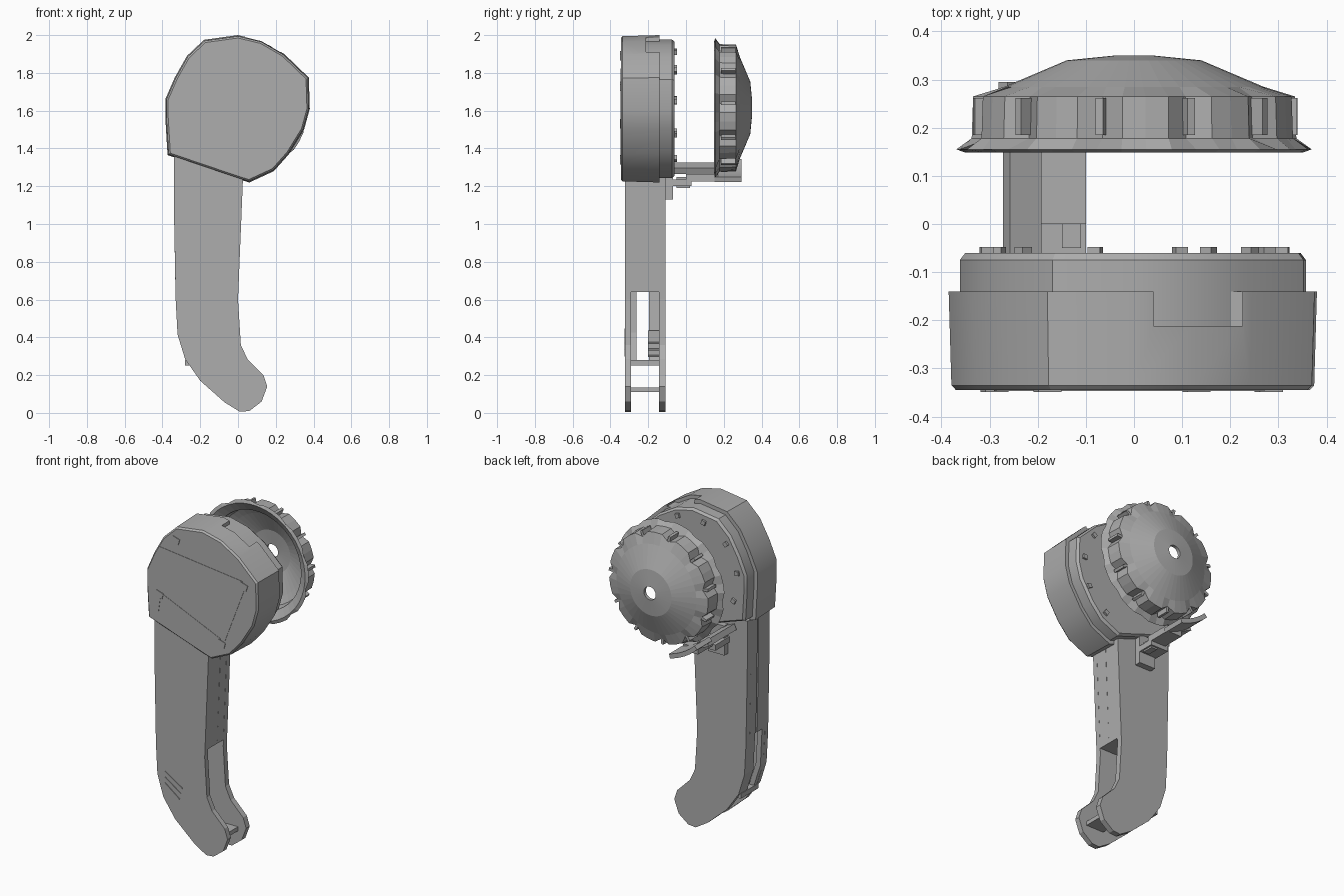
import bpy, bmesh, math
from mathutils import Vector, Matrix

default_cube = bpy.data.objects.get("Cube")
if default_cube:
    bpy.data.objects.remove(default_cube, do_unlink=True)

GREY = (0.42, 0.42, 0.42, 1)
grey = bpy.data.materials.new("plain grey")
grey.use_nodes = True
grey.diffuse_color = GREY
grey.node_tree.nodes["Principled BSDF"].inputs["Base Color"].default_value = GREY

KNOB_Z = 1.615


def finish(name, bm, smooth_angle=None):
    """Turn a bmesh into a named grey object."""
    bmesh.ops.recalc_face_normals(bm, faces=bm.faces)
    mesh = bpy.data.meshes.new(name)
    bm.to_mesh(mesh)
    bm.free()
    mesh.materials.append(grey)
    obj = bpy.data.objects.new(name, mesh)
    bpy.context.collection.objects.link(obj)
    bpy.ops.object.select_all(action="DESELECT")
    bpy.context.view_layer.objects.active = obj
    obj.select_set(True)
    if smooth_angle:
        bpy.ops.object.shade_smooth_by_angle(angle=math.radians(smooth_angle))
    return obj


def loft(name, rings, closed=False, smooth_angle=None):
    """Bridge equal rings of points; cap the ends unless the loft is closed."""
    bm = bmesh.new()
    loops = [[bm.verts.new(p) for p in ring] for ring in rings]
    count = len(loops[0])
    pairs = list(zip(loops, loops[1:]))
    if closed:
        pairs.append((loops[-1], loops[0]))
    else:
        bm.faces.new(loops[0])
        bm.faces.new(loops[-1])
    for a, b in pairs:
        for i in range(count):
            j = (i + 1) % count
            bm.faces.new((a[i], a[j], b[j], b[i]))
    return finish(name, bm, smooth_angle)


def slab(name, outline, levels, smooth_angle=None):
    """Extrude an x-z outline along y; levels are (y, scale about the head)."""
    rings = [[(x * s, y, KNOB_Z + (z - KNOB_Z) * s) for x, z in outline] for y, s in levels]
    return loft(name, rings, smooth_angle=smooth_angle)


def box(name, low, high, turn=0):
    bm = bmesh.new()
    low, high = Vector(low), Vector(high)
    matrix = Matrix.Translation((low + high) / 2) @ Matrix.Rotation(turn, 4, "Y")
    bmesh.ops.create_cube(bm, size=1, matrix=matrix @ Matrix.Diagonal((*(high - low), 1)))
    return finish(name, bm)


def strip(name, start, end, y0, y1, wide, narrow):
    """Tapered thin plate running between two x-z points."""
    a, b = Vector(start), Vector(end)
    side = (b - a).orthogonal().normalized()
    outline = [a + side * wide, a - side * wide, b - side * narrow, b + side * narrow]
    return slab(name, outline, [(y0, 1), (y1, 1)])


# Head: wide front shell with a narrower rear body inside it
head = [(-.373, 1.365), (-.385, 1.565), (-.385, 1.66), (-.335, 1.775), (-.27, 1.89),
        (-.18, 1.975), (0, 2), (.125, 1.97), (.245, 1.9), (.375, 1.775), (.38, 1.61),
        (.35, 1.5), (.27, 1.37), (.19, 1.28), (.06, 1.22), (.01, 1.235)]
shell = slab("head_front_shell", head, [(-.345, .96), (-.335, .985), (-.14, 1)], 25)
slab("head_rear_body", head, [(-.3, .94), (-.075, .94), (-.06, .91)], 25)

# Notch in the top edge of the shell
cutter = box("notch_cutter", (.04, -.212, 1.9), (.225, -.1, 2.1))
cutter.hide_render = True
cut = shell.modifiers.new("notch", "BOOLEAN")
cut.operation, cut.object, cut.solver = "DIFFERENCE", cutter, "EXACT"
bpy.context.view_layer.objects.active = shell
bpy.ops.object.modifier_apply(modifier=cut.name)
bpy.data.objects.remove(cutter, do_unlink=True)

# Raised seams and screw bosses on the front of the head
bosses = [(.28, 1.73), (.13, 1.34), (-.29, 1.53), (-.18, 1.89)]
for n, (x, z) in enumerate(bosses):
    box(f"front_boss_{n}", (x - .025, -.349, z - .018), (x + .025, -.34, z + .018), .3)
seams = [((.27, 1.75), (-.29, 1.82)), ((.28, 1.72), (.15, 1.36)),
         ((.12, 1.36), (-.28, 1.54)), ((-.29, 1.53), (-.3, 1.41))]
for n, (start, end) in enumerate(seams):
    strip(f"front_seam_{n}", start, end, -.347, -.34, .009, .003)

# Small fasteners around the rear rim
for n in range(9):
    a = math.radians(-60 + n * 33)
    x, z = .31 * math.cos(a), KNOB_Z + .31 * math.sin(a)
    box(f"rear_fastener_{n}", (x - .013, -.065, z - .013), (x + .013, -.048, z + .013), -a)

# Handle: front and back plates sharing one hooked outline
outer_edge = [(-.34, 1.36), (-.34, 1.13), (-.33, .6), (-.32, .415), (-.28, .285), (-.2, .17),
              (-.07, .055), (.01, .006)]
inner_edge = [(.06, .01), (.125, .06), (.155, .14), (.135, .2), (.05, .285), (.015, .36),
              (0, .6), (.025, 1.21), (.03, 1.36)]
grip = outer_edge + inner_edge
slab("handle_front_plate", grip, [(-.322, 1), (-.29, 1)])
slab("handle_back_plate", grip, [(-.143, 1), (-.108, 1)])

# Closed upper grip: two half shells and a recessed core in the seam
upper = [(-.34, 1.36), (-.34, 1.13), (-.331, .64), (.001, .64), (.024, 1.21), (.03, 1.36)]
core = [(x * .94, z) for x, z in upper]
for name, outline, y0, y1 in (("grip_front_half", upper, -.29, -.215),
                              ("grip_back_half", upper, -.203, -.143),
                              ("grip_core", core, -.22, -.2)):
    slab(name, outline, [(y0, 1), (y1, 1)])

# Outer wall strips and cross pieces of the open lower grip
wall = [(-.331, .64), (-.32, .415), (-.27, .26)]
wall += [(x + .03, z + .01) for x, z in reversed(wall)]
for name, y0, y1 in (("lower_wall_front", -.29, -.262), ("lower_wall_back", -.195, -.143)):
    slab(name, wall, [(y0, 1), (y1, 1)])
box("lower_wall_sill", (-.28, -.3, .25), (-.2, -.13, .28))
box("hook_crossbar", (-.02, -.3, .11), (.1, -.13, .135))
for n in range(3):
    z = .3 + n * .035
    strip(f"inner_rib_{n}", (-.27, z + .06), (-.16, z), -.2, -.14, .006, .006)
    strip(f"front_clip_{n}", (-.27, z + .07), (-.17 + n * .01, z), -.326, -.32, .007, .003)

# Bracket: curved arm that cradles the knob, plus its mount
arc = [math.radians(226 + 30 * i / 8) for i in range(9)]
cradle = [(r * math.cos(a), KNOB_Z + r * math.sin(a))
          for r, run in ((.405, arc), (.378, arc[::-1])) for a in run]
slab("bracket_cradle", cradle, [(.15, 1), (.295, 1)])
strip("bracket_arm", (-.265, 1.31), (-.2, 1.28), -.1, .17, .018, .018)
box("bracket_inner_arm", (-.2, 0, 1.225), (-.1, .17, 1.265))
box("bracket_floor", (-.22, -.11, 1.2), (-.1, .03, 1.235))
box("bracket_mount", (-.21, -.115, 1.13), (-.1, -.07, 1.31))
box("bracket_catch", (-.15, -.05, 1.19), (-.11, .02, 1.25))

# Knob: hollow scalloped dome with a flared rim and a central hole
profile = [(.37, .155), (.338, .178), (.335, .265), (.27, .285), (.14, .34), (.04, .35),
           (.04, .33), (.13, .32), (.25, .262), (.29, .24), (.3, .18), (.35, .148)]
SEGMENTS, LOBE = 44, 4
rings = []
for k, (radius, y) in enumerate(profile):
    ring = []
    for i in range(SEGMENTS):
        a = 2 * math.pi * (i + .5) / SEGMENTS
        r = radius - (.03 if k in (1, 2) and i % LOBE == 0 else 0)
        r -= .012 if k == 0 and i % LOBE == 2 else 0
        ring.append((r * math.cos(a), y, KNOB_Z + r * math.sin(a)))
    rings.append(ring)
loft("knob_dome", rings, closed=True)

# Ribs standing in the knob scallops
for n in range(SEGMENTS // LOBE):
    a = 2 * math.pi * (n * LOBE + .5) / SEGMENTS
    x, z = .32 * math.cos(a), KNOB_Z + .32 * math.sin(a)
    box(f"knob_rib_{n}", (x - .02, .185, z - .008), (x + .02, .262, z + .008), -a)
